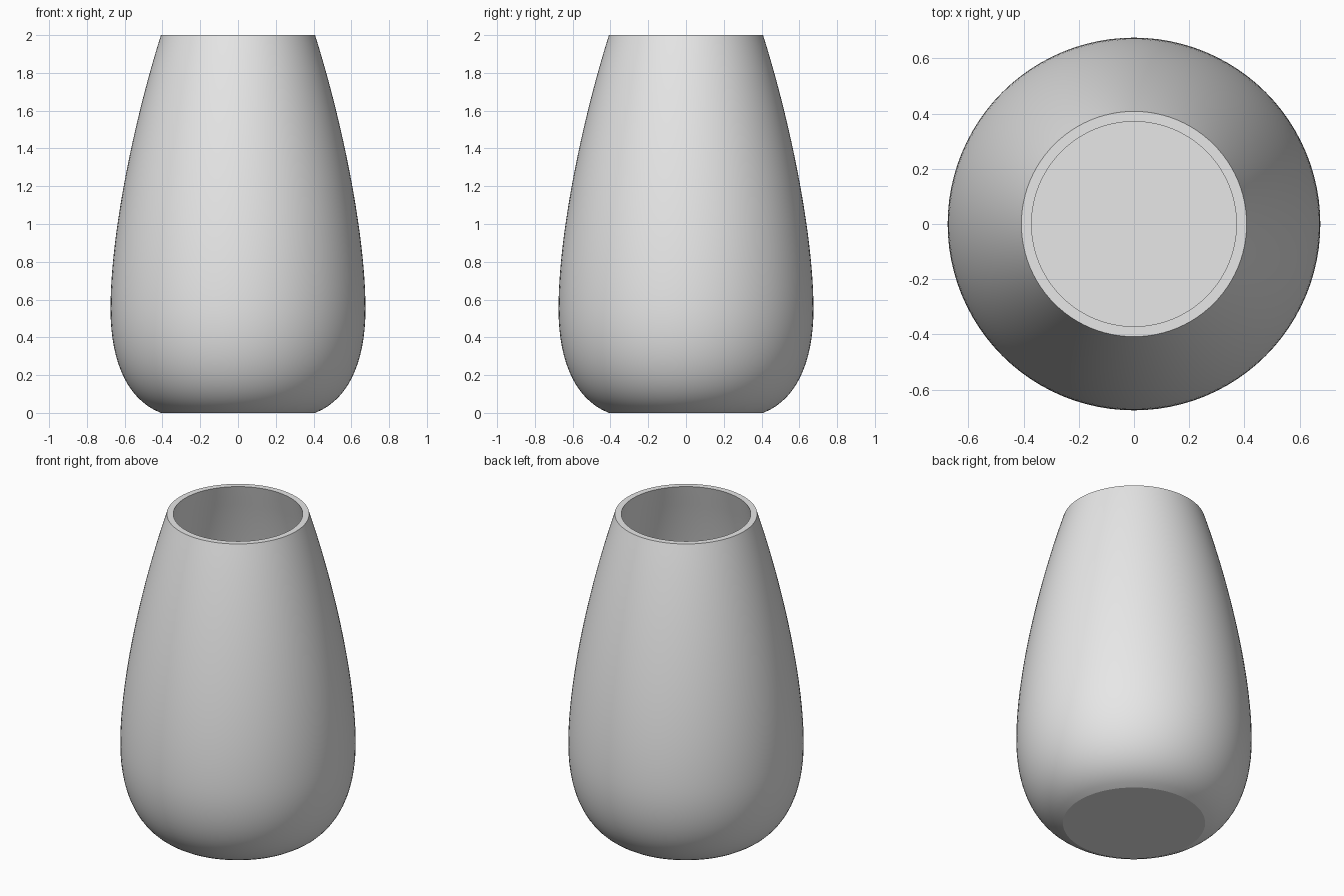
import bpy
import bmesh
from math import pi, radians
from mathutils import Vector
from mathutils.geometry import interpolate_bezier

if "Cube" in bpy.data.objects:
    bpy.data.objects.remove(bpy.data.objects["Cube"])

SIDES = 96
WALL = 0.037
HEIGHT = 2.0

# Ceramic material
grey = bpy.data.materials.new("light_grey")
grey.use_nodes = True
colour = (0.8, 0.8, 0.8, 1)
grey.diffuse_color = colour
grey.node_tree.nodes["Principled BSDF"].inputs["Base Color"].default_value = colour


def curve(points, steps):
    """Bezier in the XZ plane from four (radius, height) points."""
    return interpolate_bezier(*[Vector((r, 0, z)) for r, z in points], steps)


# Outer profile: rounded foot, then long taper to the mouth
foot = curve([(0.408, 0), (0.59, 0.07), (0.675, 0.28), (0.675, 0.55)], 16)
taper = curve([(0.675, 0.55), (0.675, 0.95), (0.55, 1.55), (0.408, HEIGHT)], 24)
outer = foot + taper[1:]

# Inner profile: outer wall moved inward, with a flat rim and floor
inner = []
for i, p in enumerate(outer):
    t = (outer[min(i + 1, len(outer) - 1)] - outer[max(i - 1, 0)]).normalized()
    inner.append(p + WALL * Vector((-t.z, 0, t.x)))
inner[0] = Vector((outer[0].x, 0, WALL))
inner[-1] = Vector((outer[-1].x - WALL, 0, HEIGHT))
profile = [Vector((0, 0, 0))] + outer + inner[::-1] + [Vector((0, 0, WALL))]

# Spin the profile into the vase
bm = bmesh.new()
verts = [bm.verts.new(p) for p in profile]
edges = [bm.edges.new(pair) for pair in zip(verts, verts[1:])]
bmesh.ops.spin(bm, geom=verts + edges, cent=(0, 0, 0), axis=(0, 0, 1),
               angle=2 * pi, steps=SIDES, use_merge=True)
bmesh.ops.remove_doubles(bm, verts=bm.verts[:], dist=0.0005)
bmesh.ops.recalc_face_normals(bm, faces=bm.faces[:])
mesh = bpy.data.meshes.new("vase")
bm.to_mesh(mesh)
bm.free()
mesh.materials.append(grey)

vase = bpy.data.objects.new("vase", mesh)
bpy.context.collection.objects.link(vase)
bpy.ops.object.select_all(action="DESELECT")
vase.select_set(True)
bpy.context.view_layer.objects.active = vase
bpy.ops.object.shade_smooth_by_angle(angle=radians(20))
